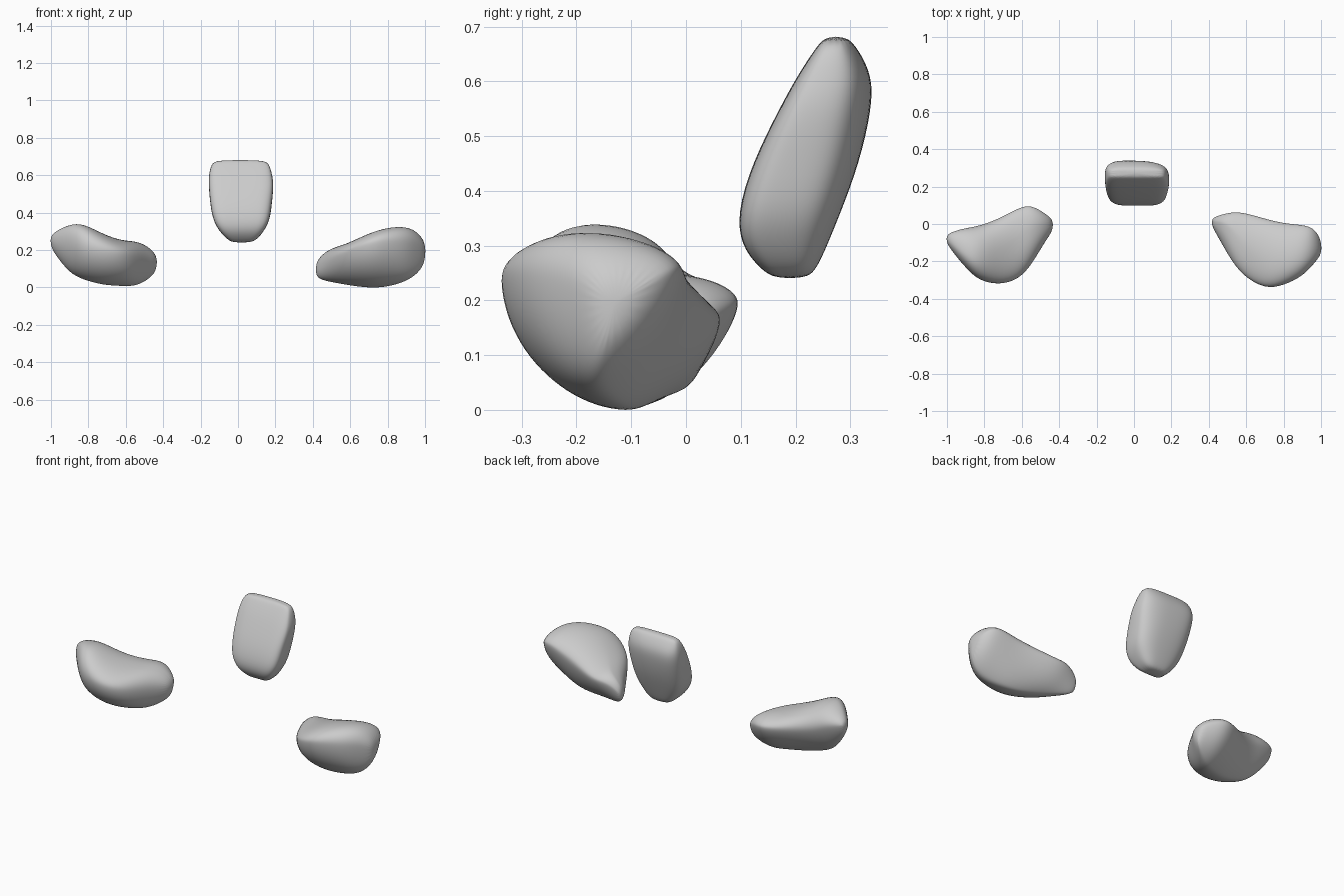
import bpy, bmesh
from math import sin, cos, pi

STEPS = 6  # points per quarter of a cross-section


def ring(front, top, back, bottom, powers):
    """Closed outline through four extreme points, joined by superellipse quarters."""
    pts = []
    ends = [(front, top, 0), (top, back, 1), (back, bottom, 0), (bottom, front, 1)]
    for (a, b, swap), n in zip(ends, powers):
        for i in range(STEPS):
            t = i / STEPS * pi / 2
            s, c = sin(t) ** (2 / n), cos(t) ** (2 / n)
            u, v = (1 - c, s) if not swap else (s, 1 - c)
            pts.append((a[0] + (b[0] - a[0]) * u, a[1] + (b[1] - a[1]) * v))
    return pts


def stone(name, sections, powers, place):
    """Loft the cross-sections into one smooth closed stone."""
    bm = bmesh.new()
    loops = []
    for s, *v in sections:
        quad = [(v[k], v[k + 1]) for k in (0, 2, 4, 6)]
        loops.append([bm.verts.new(place(s, p, q)) for p, q in ring(*quad, powers)])
    for a, b in zip(loops, loops[1:]):
        for i in range(len(a)):
            j = (i + 1) % len(a)
            bm.faces.new((a[i], a[j], b[j], b[i]))
    bm.faces.new(loops[0])
    bm.faces.new(loops[-1])
    bmesh.ops.recalc_face_normals(bm, faces=bm.faces)
    for f in bm.faces:
        f.smooth = True
    mesh = bpy.data.meshes.new(name)
    bm.to_mesh(mesh)
    bm.free()
    obj = bpy.data.objects.new(name, mesh)
    bpy.context.collection.objects.link(obj)
    obj.modifiers.new("smooth", "SUBSURF").levels = 2
    obj.modifiers["smooth"].render_levels = 2
    return obj


def along_x(s, p, q):
    return (s, p, q)


def along_z(s, p, q):
    return (q, p, s)


# Left stone: x, then front, top, back and bottom points as (y, z)
stone("left_stone", [
    (-1.003, -.10, .25, -.08, .275, -.06, .26, -.08, .22),
    (-.97, -.15, .24, -.10, .305, -.04, .26, -.09, .165),
    (-.90, -.235, .24, -.16, .338, -.02, .25, -.12, .075),
    (-.83, -.305, .22, -.18, .345, -.01, .22, -.13, .04),
    (-.72, -.328, .20, -.15, .285, .03, .20, -.13, .010),
    (-.62, -.30, .18, -.08, .25, .088, .195, -.10, .006),
    (-.55, -.225, .16, -.02, .25, .105, .195, -.07, .004),
    (-.48, -.10, .15, .00, .222, .06, .18, -.03, .04),
    (-.432, -.035, .14, .00, .17, .025, .15, .00, .09),
], (2.2, 2.0, 1.45, 1.8), along_x)

# Right stone: same layout, ridge near the front, steep undercut at the outer back
stone("right_stone", [
    (.415, -.01, .09, .01, .13, .03, .10, .01, .06),
    (.45, -.07, .11, .01, .18, .045, .14, .00, .038),
    (.51, -.18, .16, -.01, .215, .063, .165, -.03, .026),
    (.58, -.278, .19, -.12, .232, .066, .165, -.07, .012),
    (.70, -.35, .235, -.21, .292, .03, .195, -.10, -.006),
    (.80, -.33, .245, -.20, .322, .005, .22, -.12, .000),
    (.90, -.282, .24, -.17, .328, -.002, .255, -.16, .03),
    (.965, -.21, .23, -.13, .295, -.02, .255, -.16, .075),
    (1.003, -.16, .20, -.13, .235, -.09, .215, -.14, .14),
], (2.3, 1.8, 1.5, 1.85), along_x)

# Centre stone: z, then front, right, back and left points as (y, x)
stone("centre_stone", [
    (.240, .16, .02, .19, .07, .222, .02, .19, -.03),
    (.26, .133, .02, .19, .105, .24, .02, .19, -.06),
    (.30, .100, .02, .18, .138, .258, .02, .18, -.10),
    (.36, .093, .02, .19, .172, .283, .01, .18, -.135),
    (.45, .120, .02, .22, .182, .317, -.01, .21, -.15),
    (.55, .170, .02, .245, .193, .340, -.04, .25, -.158),
    (.61, .203, .02, .265, .182, .341, -.04, .27, -.156),
    (.66, .236, .02, .27, .168, .314, -.01, .275, -.143),
    (.682, .254, .02, .275, .14, .294, .00, .275, -.115),
], (4.5, 2.8, 2.8, 4.5), along_z)
